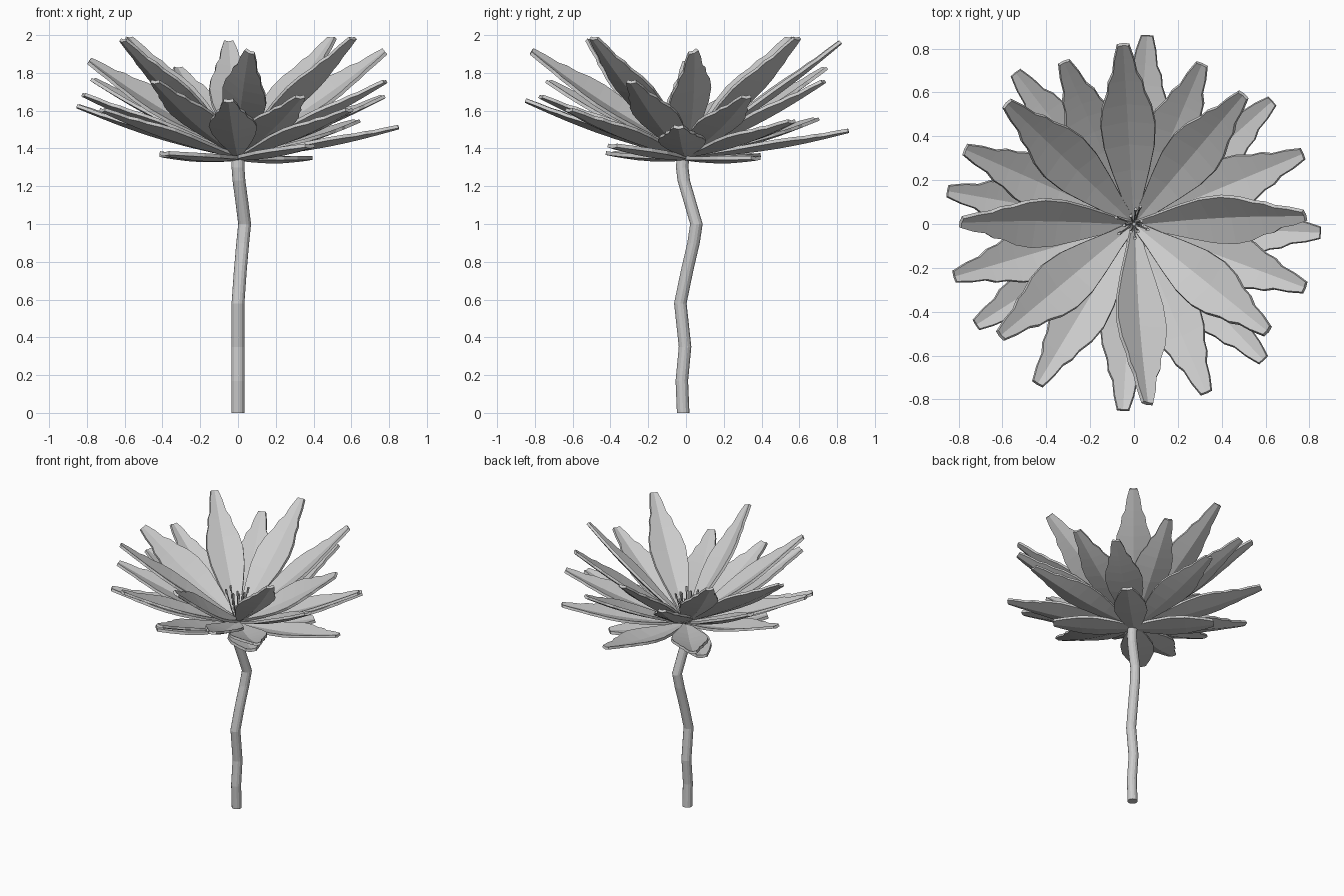
import bpy, math, random
from mathutils import Vector

if "Cube" in bpy.data.objects:
    bpy.data.objects.remove(bpy.data.objects["Cube"])

random.seed(4)


def mesh_object(name, verts, faces):
    me = bpy.data.meshes.new(name)
    me.from_pydata(verts, [], faces)
    me.update()
    ob = bpy.data.objects.new(name, me)
    bpy.context.collection.objects.link(ob)
    return ob


def tube(name, pts, radius, sides):
    # sweep horizontal rings along a list of points
    verts, faces = [], []
    for p in pts:
        for k in range(sides):
            a = 2 * math.pi * k / sides
            verts.append((p[0] + radius * math.cos(a), p[1] + radius * math.sin(a), p[2]))
    for i in range(len(pts) - 1):
        for k in range(sides):
            a, b = i * sides + k, i * sides + (k + 1) % sides
            faces.append((a, b, b + sides, a + sides))
    faces.append(tuple(reversed(range(sides))))
    faces.append(tuple(range((len(pts) - 1) * sides, len(pts) * sides)))
    return mesh_object(name, verts, faces)


def leaf(name, base, tip, outline, cup, sag, thick, roll=0):
    # pointed blade: spine with two raised edges, rolled, then given thickness
    base, tip = Vector(base), Vector(tip)
    d = tip - base
    flat = Vector((-d.y, d.x, 0)).normalized()
    up = d.cross(flat).normalized()
    r = math.radians(roll)
    side = flat * math.cos(r) - up * math.sin(r)
    up = d.cross(side).normalized()
    verts, faces = [], []
    for s, w in outline:
        c = base + d * s - up * sag * math.sin(math.pi * s)
        for t in (-1, 0, 1):
            verts.append(c + side * w * t + up * cup * abs(t) * w / 0.12)
    for i in range(len(outline) - 1):
        for j in (0, 1):
            a = i * 3 + j
            faces.append((a, a + 3, a + 4, a + 1))
    ob = mesh_object(name, verts, faces)
    m = ob.modifiers.new("thickness", "SOLIDIFY")
    m.thickness = thick
    m.offset = 0
    return ob


# Bent stem
tube("stem", [(0, -.015, 0), (0, -.022, .17), (0, -.005, .35), (0, -.03, .58), (.012, .005, .75),
              (.025, .04, .9), (.035, .055, 1.0), (.02, .02, 1.12), (.005, -.012, 1.23),
              (0, -.02, 1.3), (0, -.015, 1.37)], .034, 14)

# Petal outline: position along spine, half width
PETAL = [(0, .02), (.12, .045), (.28, .085), (.42, .115), (.55, .125), (.65, .112),
         (.73, .085), (.79, .078), (.84, .055), (.92, .045), (1, .026)]

# Petal tips for each ring, with an optional roll angle
inner = [(-.05, .82, 1.96), (.78, .04, 1.91, -28), (-.79, .01, 1.86, 28), (.06, -.82, 1.91, 28),
         (.5, .59, 1.98), (-.58, .55, 1.98), (.61, -.49, 1.98), (-.61, -.51, 1.97)]
middle = [(-.32, .74, 1.82), (.31, .73, 1.75), (.77, .32, 1.67), (.78, -.29, 1.75),
          (.33, -.77, 1.67), (-.44, -.73, 1.75), (-.82, -.24, 1.68), (-.77, .34, 1.76)]
outer = [(.06, .86, 1.49), (-.54, .69, 1.55), (-.85, .15, 1.62), (-.72, -.46, 1.6),
         (-.05, -.85, 1.65), (.59, -.62, 1.6), (.85, -.04, 1.51), (.63, .56, 1.54)]
for ring, tips, z in (("inner", inner, 1.39), ("middle", middle, 1.375), ("outer", outer, 1.36)):
    for i, t in enumerate(tips):
        leaf(f"{ring}_petal_{i}", (t[0] * .02, t[1] * .02, z), t[:3], PETAL, .03, .025, .018,
             t[3] if len(t) > 3 else 0)

# Short sepals on the diagonals
SEPAL = [(0, .03), (.2, .075), (.45, .11), (.65, .105), (.85, .07), (1, .035)]
for i, t in enumerate([(.38, -.39, 1.41), (-.39, -.40, 1.37), (-.39, .37, 1.36), (.37, .37, 1.345)]):
    leaf(f"sepal_{i}", (0, 0, 1.345), t, SEPAL, .02, .015, .02)

# Stamens with small anthers
for i in range(12):
    a = 2 * math.pi * i / 12 + random.uniform(-.2, .2)
    r, h = random.uniform(.03, .09), random.uniform(1.52, 1.6)
    c, s = math.cos(a), math.sin(a)
    tube(f"stamen_{i}", [(.01 * c, .01 * s, 1.37), (.6 * r * c, .6 * r * s, 1.47), (r * c, r * s, h)], .004, 5)
    tube(f"anther_{i}", [(r * c, r * s, h - .01), (1.1 * r * c, 1.1 * r * s, h + .025)], .008, 5)
